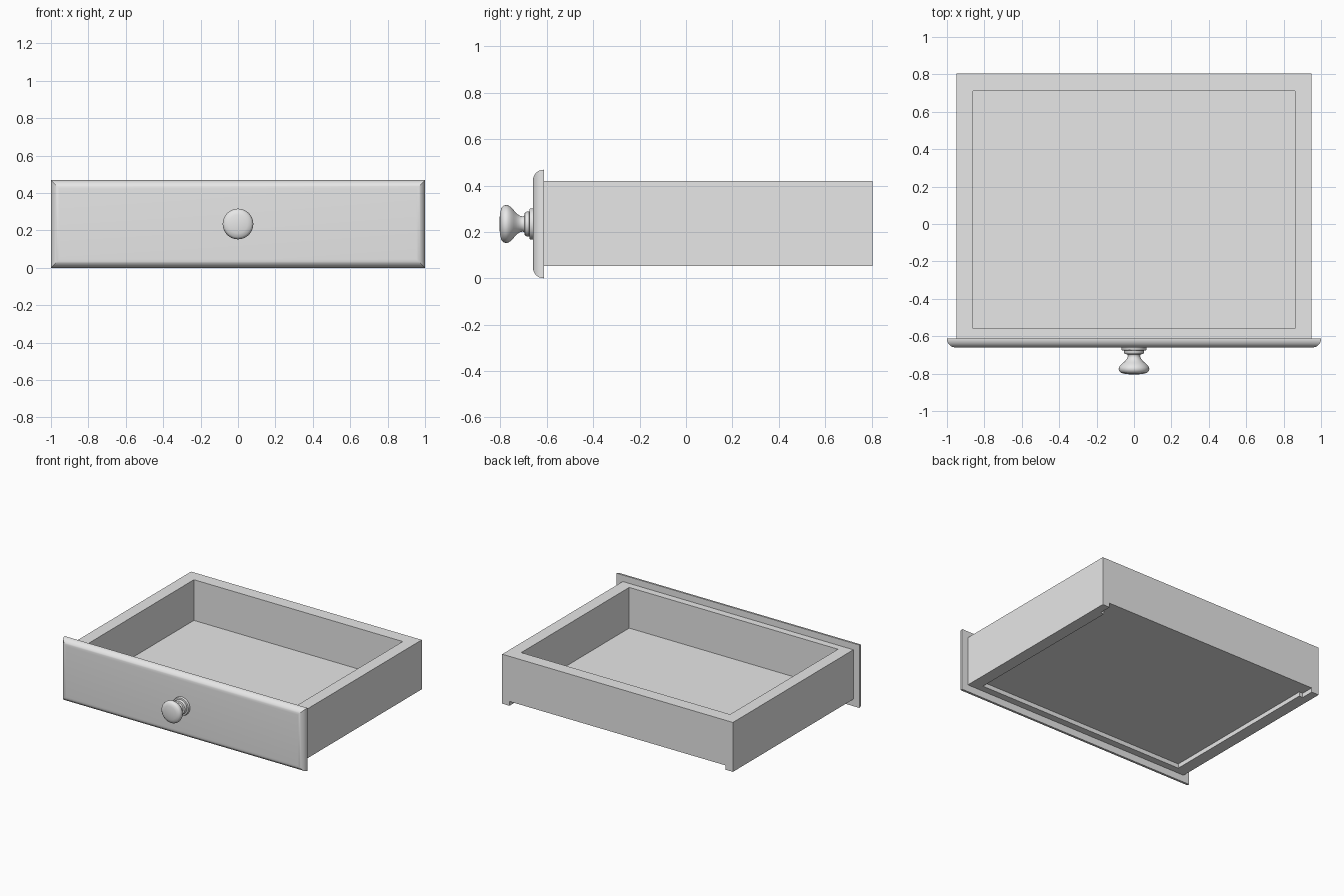
import bpy, bmesh, math
from mathutils import Matrix, Vector

cube = bpy.data.objects.get("Cube")
if cube:
    bpy.data.objects.remove(cube, do_unlink=True)

grey = bpy.data.materials.new("plain_grey")
grey.use_nodes = True
grey.diffuse_color = (0.8, 0.8, 0.8, 1)
grey.node_tree.nodes["Principled BSDF"].inputs["Base Color"].default_value = (0.8, 0.8, 0.8, 1)


def finish(name, bm, smooth_angle=None):
    bmesh.ops.recalc_face_normals(bm, faces=bm.faces)
    mesh = bpy.data.meshes.new(name)
    bm.to_mesh(mesh)
    bm.free()
    mesh.materials.append(grey)
    obj = bpy.data.objects.new(name, mesh)
    bpy.context.collection.objects.link(obj)
    bpy.ops.object.select_all(action='DESELECT')
    obj.select_set(True)
    bpy.context.view_layer.objects.active = obj
    if smooth_angle:
        bpy.ops.object.shade_smooth_by_angle(angle=math.radians(smooth_angle))
    return obj


def box(name, half_x, y0, y1, z0, z1):
    bm = bmesh.new()
    bmesh.ops.create_cube(bm, size=1)
    bmesh.ops.scale(bm, vec=(2 * half_x, y1 - y0, z1 - z0), verts=bm.verts)
    bmesh.ops.translate(bm, vec=(0, (y0 + y1) / 2, (z0 + z1) / 2), verts=bm.verts)
    return finish(name, bm)


def carve(target, cutter):
    cutter.hide_render = True
    mod = target.modifiers.new("carve", 'BOOLEAN')
    mod.operation = 'DIFFERENCE'
    mod.solver = 'EXACT'
    mod.object = cutter
    bpy.context.view_layer.objects.active = target
    bpy.ops.object.modifier_apply(modifier=mod.name)
    bpy.data.objects.remove(cutter, do_unlink=True)


# Drawer box: hollow above, shallow recess below, wider slot under the back wall
drawer_box = box("drawer_box", 0.95, -0.612, 0.805, 0.052, 0.42)
carve(drawer_box, box("interior_cutter", 0.86, -0.56, 0.71, 0.117, 0.6))
carve(drawer_box, box("underside_cutter", 0.86, -0.56, 0.75, -0.1, 0.084))
carve(drawer_box, box("back_slot_cutter", 0.89, 0.71, 0.95, -0.1, 0.084))

# Front panel: rectangles stepping inward along a quarter round
BACK, FRONT, HEIGHT, ROUND, STEPS = -0.612, -0.66, 0.468, 0.046, 10
rings = [(0, BACK)]
for i in range(STEPS + 1):
    a = math.pi / 2 * i / STEPS
    rings.append((ROUND * (1 - math.cos(a)), FRONT + ROUND * (1 - math.sin(a))))
bm = bmesh.new()
loops = []
for inset, y in rings:
    x, low, high = 1 - inset, inset, HEIGHT - inset
    corners = [(-x, low), (x, low), (x, high), (-x, high)]
    loops.append([bm.verts.new((cx, y, cz)) for cx, cz in corners])
for a, b in zip(loops, loops[1:]):
    for k in range(4):
        n = (k + 1) % 4
        bm.faces.new((a[k], a[n], b[n], b[k]))
bm.faces.new(loops[0])
bm.faces.new(loops[-1])
finish("front_panel", bm, 30)

# Knob: turned profile of (radius, y), spun about the panel centre
profile = [(0, -0.655), (0.067, -0.655), (0.067, -0.671), (0.064, -0.675),
           (0.053, -0.676), (0.053, -0.688), (0.049, -0.695), (0.036, -0.697),
           (0.033, -0.704), (0.034, -0.712), (0.039, -0.722), (0.048, -0.733),
           (0.060, -0.743), (0.072, -0.754), (0.080, -0.766), (0.082, -0.776),
           (0.079, -0.787), (0.070, -0.796), (0.050, -0.801), (0.025, -0.804),
           (0, -0.805)]
bm = bmesh.new()
verts = [bm.verts.new((r, y, 0)) for r, y in profile]
edges = [bm.edges.new(pair) for pair in zip(verts, verts[1:])]
bmesh.ops.spin(bm, geom=verts + edges, cent=(0, 0, 0), axis=(0, 1, 0),
               angle=2 * math.pi, steps=40, use_duplicate=False)
bmesh.ops.remove_doubles(bm, verts=bm.verts, dist=0.0001)
bmesh.ops.translate(bm, vec=(0, 0, HEIGHT / 2), verts=bm.verts)
finish("knob", bm, 40)
